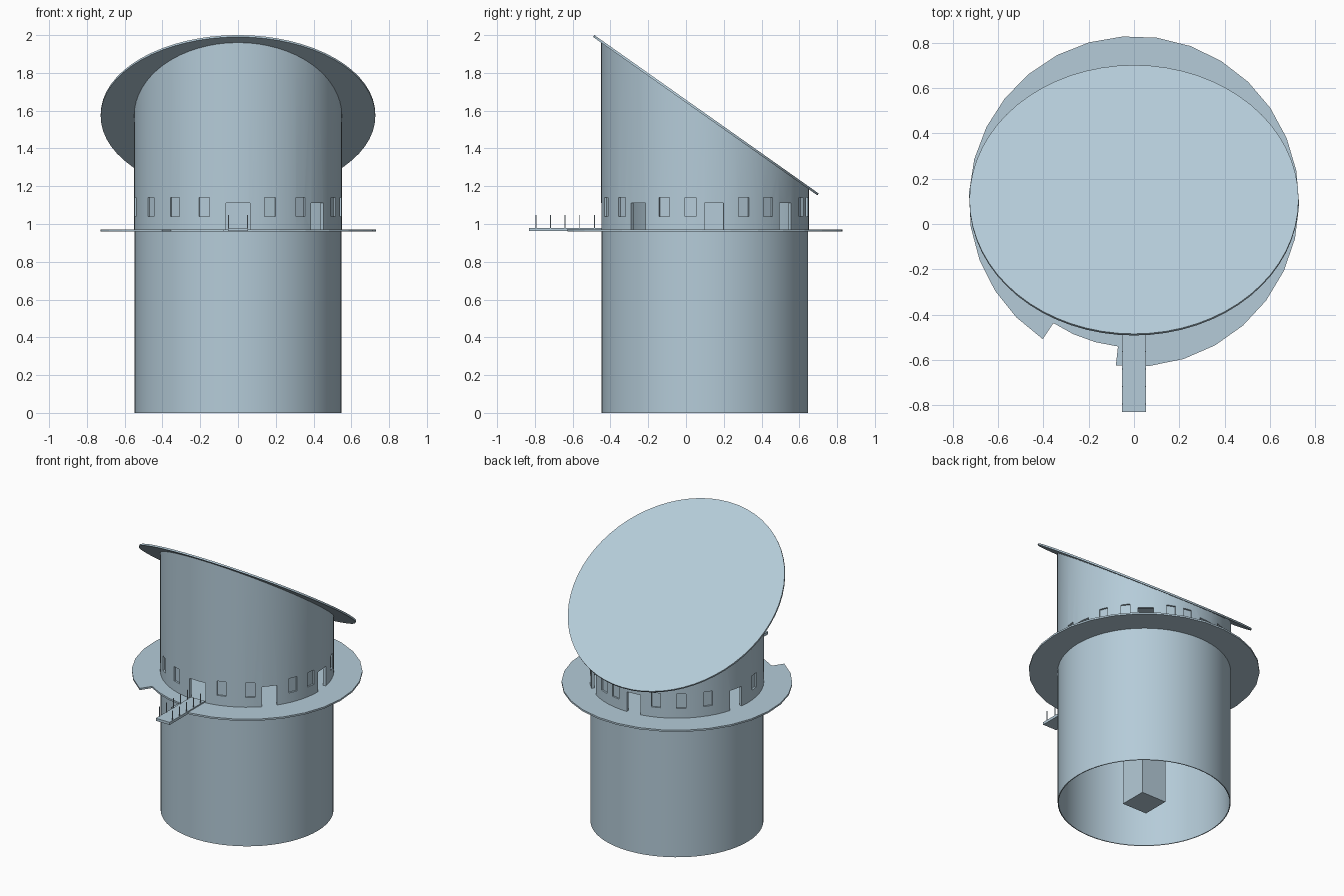
import bpy, bmesh
from math import sin, cos, radians, atan
from mathutils import Matrix, Vector

if "Cube" in bpy.data.objects:
    bpy.data.objects.remove(bpy.data.objects["Cube"])

mat = bpy.data.materials.new("pale blue grey")
mat.use_nodes = True
colour = (0.46, 0.60, 0.69, 1)
mat.diffuse_color = colour
mat.node_tree.nodes["Principled BSDF"].inputs["Base Color"].default_value = colour

CY = 0.10                   # tower axis
R = 0.55                    # tower radius
DECK_Z = 0.96
SLOPE, ROOF_Y, ROOF_Z = 0.706, 0.105, 1.576


def finish(bm, name, smooth=False):
    bmesh.ops.recalc_face_normals(bm, faces=bm.faces)
    mesh = bpy.data.meshes.new(name)
    bm.to_mesh(mesh)
    bm.free()
    mesh.materials.append(mat)
    ob = bpy.data.objects.new(name, mesh)
    bpy.context.collection.objects.link(ob)
    if smooth:
        shade(ob)
    return ob


def shade(ob):
    bpy.ops.object.select_all(action='DESELECT')
    ob.select_set(True)
    bpy.context.view_layer.objects.active = ob
    bpy.ops.object.shade_smooth_by_angle(angle=radians(30))


def add_box(bm, size, matrix):
    bmesh.ops.create_cube(bm, size=1, matrix=matrix @ Matrix.Diagonal((*size, 1)))


def box(name, size, loc):
    bm = bmesh.new()
    add_box(bm, size, Matrix.Translation(loc))
    return finish(bm, name)


def prism(name, points, z, height):
    bm = bmesh.new()
    face = bm.faces.new([bm.verts.new((x, y, z)) for x, y in points])
    top = bmesh.ops.extrude_face_region(bm, geom=[face])["geom"]
    bmesh.ops.translate(bm, vec=(0, 0, height),
                        verts=[g for g in top if isinstance(g, bmesh.types.BMVert)])
    return finish(bm, name)


def polar(angle, r):
    a = radians(angle)
    return (r * cos(a), CY + r * sin(a))


def tube(name, radius, wall, z0, top, segments=64):
    """Hollow wall; top gives the height of the upper rim at each y."""
    bm = bmesh.new()
    rings = []
    for r, high in ((radius, 0), (radius, 1), (radius - wall, 1), (radius - wall, 0)):
        ring = []
        for i in range(segments):
            x, y = polar(360 * i / segments, r)
            ring.append(bm.verts.new((x, y, top(y) if high else z0)))
        rings.append(ring)
    for k in range(4):
        a, b = rings[k], rings[(k + 1) % 4]
        for i in range(segments):
            j = (i + 1) % segments
            bm.faces.new((a[i], a[j], b[j], b[i]))
    return finish(bm, name)


# Lower tower, open at the bottom, and the lift shaft inside it
shade(tube("lower_tower", R - 0.003, 0.006, 0, lambda y: DECK_Z))
box("lift_shaft", (0.19, 0.19, 1.18), (0, CY, 0.59))

# Upper tower, cut off by the sloping roof
upper = tube("upper_tower", R, 0.02, DECK_Z,
             lambda y: ROOF_Z - SLOPE * (y - ROOF_Y))

# Openings: doors go right through, windows are shallow recesses
doors = (-90, -40, 5, 51, 95, 168)
windows = (-172, -147, -127.5, -109, -72, -53, -23, -8,
           22, 37.5, 68, 80, 111, 128, 146)
bm = bmesh.new()


def opening(angle, depth, width, z0, z1):
    x, y = polar(angle, R + 0.03 - depth / 2)
    place = Matrix.Translation((x, y, (z0 + z1) / 2)) @ Matrix.Rotation(radians(angle), 4, 'Z')
    add_box(bm, (depth, width, z1 - z0), place)


for a in doors:
    opening(a, 0.09, 0.125 if a == -90 else 0.10, 0.972, 1.11)
for a in windows:
    opening(a, 0.042, 0.06, 1.04, 1.14)
cutter = finish(bm, "opening_cutter")
cutter.hide_render = True
mod = upper.modifiers.new("openings", 'BOOLEAN')
mod.operation = 'DIFFERENCE'
mod.solver = 'EXACT'
mod.object = cutter
bpy.context.view_layer.objects.active = upper
bpy.ops.object.modifier_apply(modifier=mod.name)
bpy.data.objects.remove(cutter)
shade(upper)

# Ceiling of the viewing room
prism("room_ceiling", [polar(i * 360 / 64, R - 0.012) for i in range(64)], 1.175, 0.008)

# Round deck with a stepped-in bay beside the walkway
bay = (-123.5, -96.3)
outline = [polar(bay[1] + i * (332.8 / 28), 0.73) for i in range(29)]
outline += [polar(bay[0] + i * (bay[1] - bay[0]) / 3, 0.645) for i in range(4)]
prism("deck", outline, DECK_Z, 0.012)

# Walkway and its railing posts
box("walkway", (0.108, 0.39, 0.018), (0, -0.635, 0.971))
bm = bmesh.new()
for i in range(5):
    for side in (-1, 1):
        add_box(bm, (0.005, 0.005, 0.07),
                Matrix.Translation((side * 0.05, -0.795 + i * 0.0775, 1.012)))
finish(bm, "walkway_posts")

# Tilted round roof
bm = bmesh.new()
tilt = Matrix.Translation((0, ROOF_Y, ROOF_Z)) @ Matrix.Rotation(-atan(SLOPE), 4, 'X')
bmesh.ops.create_cone(bm, cap_ends=True, segments=64, radius1=0.727, radius2=0.727,
                      depth=0.012, matrix=tilt)
finish(bm, "roof", smooth=True)
